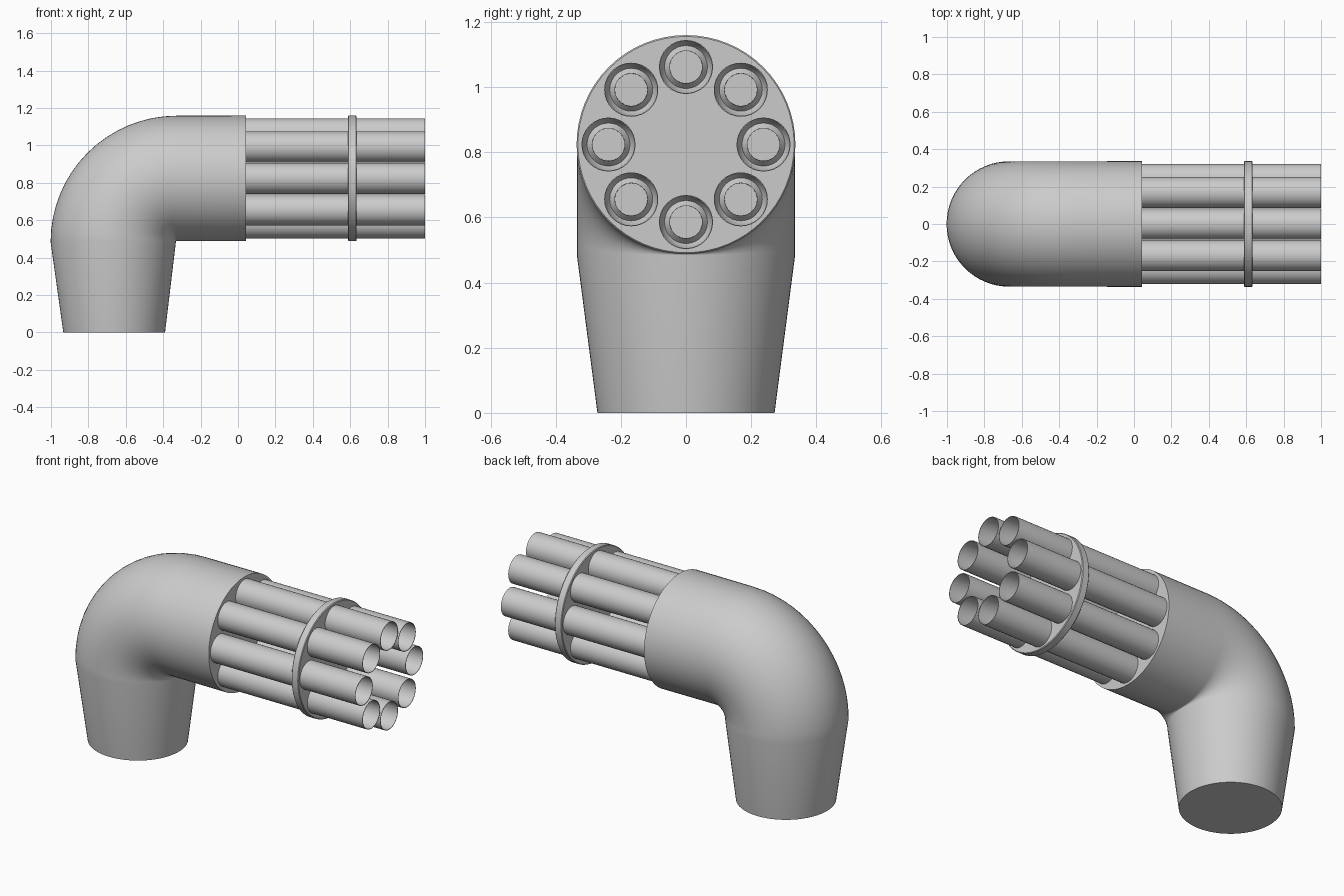
import bpy, bmesh
from math import sin, cos, pi, radians
from mathutils import Vector

if "Cube" in bpy.data.objects:
    bpy.data.objects.remove(bpy.data.objects["Cube"])

AXIS_Z = 0.824      # height of the barrel axis
R = 0.336           # sleeve radius


def loft(name, rings, sides):
    """Skin rings of (centre, in-plane direction, radius); y is the other direction."""
    bm = bmesh.new()
    loops = []
    for c, u, r in rings:
        loops.append([bm.verts.new(Vector(c) + Vector(u) * r * cos(2 * pi * i / sides)
                                   + Vector((0, r * sin(2 * pi * i / sides), 0)))
                      for i in range(sides)])
    for a, b in zip(loops, loops[1:]):
        for i in range(sides):
            j = (i + 1) % sides
            bm.faces.new((a[i], a[j], b[j], b[i]))
    bm.faces.new(loops[0])
    bm.faces.new(loops[-1])
    bmesh.ops.recalc_face_normals(bm, faces=bm.faces)
    me = bpy.data.meshes.new(name)
    bm.to_mesh(me)
    bm.free()
    ob = bpy.data.objects.new(name, me)
    bpy.context.collection.objects.link(ob)
    bpy.ops.object.select_all(action='DESELECT')
    ob.select_set(True)
    bpy.context.view_layer.objects.active = ob
    bpy.ops.object.shade_smooth_by_angle(angle=radians(35))
    return ob


def lathe_x(name, profile, y, z, sides):
    return loft(name, [((x, y, z), (0, 0, 1), r) for x, r in profile], sides)


# Bent sleeve: tapered lower part, quarter bend, straight upper part
bend = Vector((-0.327, 0, 0.484))
rings = [((-0.662, 0, 0), (-1, 0, 0), 0.272)]
for k in range(17):
    t = pi / 2 * k / 16
    u = Vector((-cos(t), 0, sin(t)))
    rings.append((bend + u * (AXIS_Z - bend.z), u, R - 0.001))
rings.append(((0.042, 0, AXIS_Z), (0, 0, 1), R))
loft("elbow_sleeve", rings, 64)

# Clamp plate holding the barrels
lathe_x("clamp_plate", [(0.588, R - 0.004), (0.592, R), (0.63, R), (0.634, R - 0.004)],
        0, AXIS_Z, 64)

# Eight hollow barrels with a stepped bore
barrel = [(0.03, 0.083), (1.0, 0.083), (1.0, 0.080), (0.66, 0.080),
          (0.64, 0.066), (0.66, 0.050), (0.5, 0.048)]
for i in range(8):
    a = i * pi / 4
    lathe_x(f"barrel_{i + 1}", barrel, 0.238 * sin(a), AXIS_Z + 0.238 * cos(a), 32)
